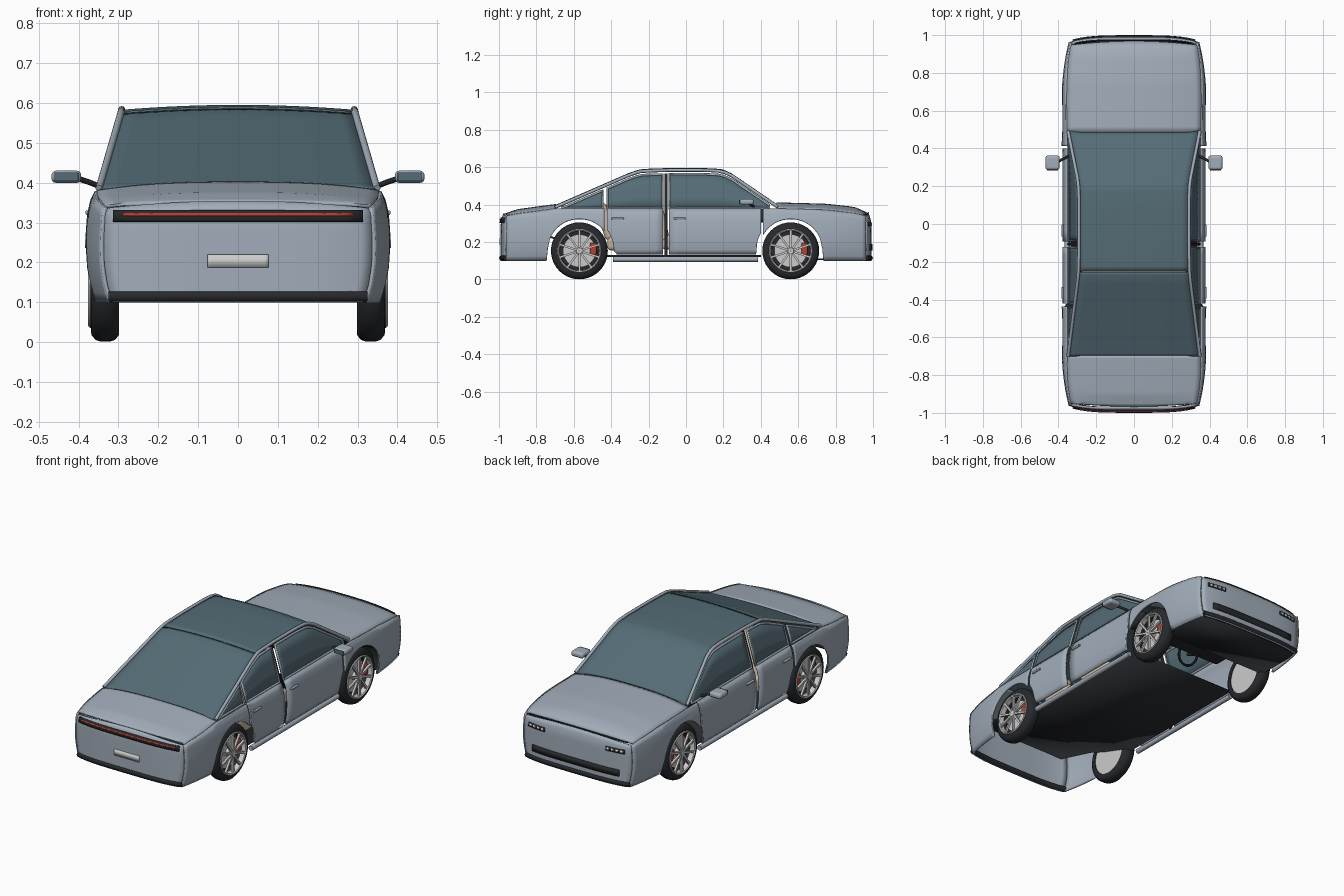
import bpy, bmesh, math
from mathutils import Matrix, Vector

if "Cube" in bpy.data.objects:
    bpy.data.objects.remove(bpy.data.objects["Cube"])


def mat(name, r, g, b):
    m = bpy.data.materials.new(name)
    m.diffuse_color = (r, g, b, 1)
    m.use_nodes = True
    m.node_tree.nodes["Principled BSDF"].inputs["Base Color"].default_value = m.diffuse_color
    return m


PAINT = mat("paint", .36, .42, .49)
GLASS = mat("glass", .09, .15, .18)
DARK = mat("dark_trim", .02, .022, .026)
RED = mat("red", .5, .05, .03)
METAL = mat("metal", .55, .56, .58)
TAN = mat("seat_tan", .6, .48, .36)


def table(pts, t):
    for (a, p), (b, q) in zip(pts, pts[1:]):
        if t <= b:
            return p + (q - p) * max(0, (t - a) / (b - a))
    return pts[-1][1]


def width(y, z):
    "half width of the body shell"
    w = table([(.10, .35), (.14, .364), (.19, .373), (.25, .375), (.32, .37), (.355, .362),
               (.38, .35), (.58, .292)], z)
    return w * (1 - .115 * max(0, (abs(y) - .62) / .36) ** 2.3)


def roof(y):
    z = table([(-.70, .383), (-.30, .557), (-.24, .576), (-.1, .581), (.1, .581), (.19, .576), (.24, .555), (.49, .385)], y)
    return z


def belt(y):
    return table([(-.98, .335), (-.9, .35), (-.70, .377), (.49, .377), (.75, .37), (.9, .353), (.98, .335)], y)


def span(a, b, n):
    return [a + (b - a) * i / n for i in range(n + 1)]


def finish(ob, m, smooth=True):
    ob.data.materials.append(m)
    if smooth:
        bpy.ops.object.select_all(action='DESELECT')
        ob.select_set(True)
        bpy.context.view_layer.objects.active = ob
        bpy.ops.object.shade_smooth_by_angle(angle=math.radians(40))
    return ob


def mesh_object(name, bm, m):
    bmesh.ops.recalc_face_normals(bm, faces=bm.faces)
    me = bpy.data.meshes.new(name)
    bm.to_mesh(me)
    bm.free()
    ob = bpy.data.objects.new(name, me)
    bpy.context.collection.objects.link(ob)
    return finish(ob, m)


def surface(name, us, vs, f, m, thick=.01, closed=False):
    bm = bmesh.new()
    g = [[bm.verts.new(f(u, v)) for v in vs] for u in us]
    if closed:
        g.append(g[0])
    for a, b in zip(g, g[1:]):
        for j in range(len(vs) - 1):
            bm.faces.new((a[j], a[j + 1], b[j + 1], b[j]))
    ob = mesh_object(name, bm, m)
    if thick:
        s = ob.modifiers.new("thickness", 'SOLIDIFY')
        s.thickness, s.offset = thick, 0
    return ob


def lathe(name, profile, c, m, n=40):
    return surface(name, range(n), range(len(profile)), lambda i, j: (
        profile[j][0] * c[0], c[1] + profile[j][1] * math.cos(2 * math.pi * i / n),
        c[2] + profile[j][1] * math.sin(2 * math.pi * i / n)), m, 0, True)


def box(name, loc, size, m, bevel=.004, rot=(0, 0, 0)):
    bpy.ops.mesh.primitive_cube_add(size=1, location=loc, rotation=rot)
    ob = bpy.context.object
    ob.name, ob.scale = name, size
    bpy.ops.object.transform_apply(location=False, rotation=False, scale=True)
    b = ob.modifiers.new("bevel", 'BEVEL')
    b.width, b.segments = bevel, 3
    return finish(ob, m)


def tube(name, pts, r, m, cyclic=False):
    cu = bpy.data.curves.new(name, 'CURVE')
    cu.dimensions, cu.bevel_depth, cu.bevel_resolution, cu.use_fill_caps = '3D', r, 2, True
    sp = cu.splines.new('POLY')
    sp.points.add(len(pts) - 1)
    for p, co in zip(sp.points, pts):
        p.co = (*co, 1)
    sp.use_cyclic_u = cyclic
    ob = bpy.data.objects.new(name, cu)
    bpy.context.collection.objects.link(ob)
    cu.materials.append(m)


REAR, FRONT, AXLE = -.57, .56, .153


def bottom(y, sill, r):
    for c in (REAR, FRONT):
        if abs(y - c) < r:
            return max(sill, AXLE + math.sqrt(r * r - (y - c) ** 2))
    return sill


def side_panel(name, s, ys, sill, r, out=0):
    def f(y, v):
        b, t = bottom(y, sill, r), belt(y)
        z = b + (t - b) * v
        return (s * (width(y, z) + out), y, z)
    return surface(name, ys, span(0, 1, 10), f, PAINT)


for s in (1, -1):
    # fenders and doors
    side_panel("rear_fender", s, span(-.962, -.745, 10) + span(-.7395, -.437, 28), .10, .17, .004)
    side_panel("front_fender", s, span(.412, .7295, 28) + span(.735, .962, 10), .10, .17, .004)
    side_panel("rear_door", s, span(-.422, -.385, 10) + span(-.37, -.122, 6), .135, .185)
    side_panel("front_door", s, span(-.092, .365, 8) + span(.375, .40, 6), .135, .185)
    tube("sill", [(s * .353, y, .108) for y in (-.39, .385)], .014, PAINT)

    # side windows and their frames
    for name, a, b in (("quarter_window", -.665, -.445), ("rear_window", -.42, -.125), ("front_window", -.09, .445)):
        ys = span(a, b, 16)
        top = lambda y: max(.386, roof(y) - .018)

        def pane(y, v):
            z = .38 + (top(y) - .38) * v
            return (s * (width(0, z) - .004), y, z)
        surface(name, ys, span(0, 1, 3), pane, GLASS, .004)
        rim = [pane(y, 0) for y in ys] + [pane(y, 1) for y in reversed(ys)]
        tube(name + "_frame", rim, .0065, PAINT, True)
    # roof rail, centre pillar
    tube("roof_rail", [(s * width(0, roof(y)), y, roof(y) + .003) for y in span(-.70, .49, 34)], .009, PAINT)
    tube("centre_pillar", [(s * .345, -.107, .12), (s * .335, -.107, .38), (s * .278, -.107, .565)], .008, DARK)
    # handles
    for y in (-.365, -.035):
        box("door_handle", (s * .377, y, .325), (.012, .065, .011), PAINT)
    # mirror
    box("mirror_housing", (s * .431, .325, .415), (.075, .075, .031), PAINT, .012)
    box("mirror_glass", (s * .431, .286, .415), (.06, .004, .022), GLASS, .001)
    tube("mirror_arm", [(s * .345, .36, .39), (s * .375, .345, .402), (s * .40, .33, .41)], .007, DARK)

    # wheels
    for y in (REAR, FRONT):
        c = (s, y, AXLE)
        lathe("tyre", [(.30, .113), (.299, .135), (.308, .147), (.322, .152), (.345, .152), (.358, .147), (.368, .135),
                       (.37, .113), (.30, .113)], c, DARK)
        lathe("wheel_rim", [(.304, .001), (.304, .114), (.372, .117), (.376, .113), (.372, .107), (.345, .104)], c, METAL)
        lathe("brake_disc", [(.325, .001), (.325, .088), (.335, .088), (.335, .001)], c, METAL)
        lathe("wheel_back", [(.312, .001), (.312, .11), (.320, .11), (.320, .001)], c, DARK)
        lathe("hub", [(.33, .022), (.368, .022), (.374, .016), (.374, .001)], c, METAL, 20)
        bm = bmesh.new()
        for k in range(10):
            turn = Matrix.Translation((s * .366, y, AXLE)) @ Matrix.Rotation(k * math.pi / 5, 4, 'X')
            g = bmesh.ops.create_cube(bm, size=1, matrix=turn @ Matrix.Translation((0, 0, .063))
                                      @ Matrix.Diagonal((.012, .011, .095, 1)))
        mesh_object("wheel_spokes", bm, METAL)
        box("brake_caliper", (s * .345, y + .074, AXLE + .01), (.03, .034, .065), RED, .008)

# hood and rear deck
for name, a, b, h in (("hood", .485, .966, 1), ("rear_deck", -.966, -.695, .7)):
    def lid(y, u):
        z = belt(y)
        crown = (.03 if abs(y) < .9 else .03 - .015 * (abs(y) - .9) / .07) * h
        return (u * (width(y, z) + .002), y - (.02 * u * u if abs(y) > .96 else 0) * (1 if y > 0 else -1),
                z + crown * (1 - abs(u) ** 2.6))
    surface(name, span(a, b, 16), span(-1, 1, 24), lid, PAINT)


# front and rear fascia
def nose(x, z, d):
    v = max(0, (z - .29) / .065)
    return d * (.986 - .026 * abs(x / .335) ** 4 - .016 * v * v)


for name, d in (("front_fascia", 1), ("rear_fascia", -1)):
    def face(u, v):
        x = u * width(.965, .1 + .23 * v)
        z = .10 + v * (.235 + .018 * (1 - u * u))
        return (x, nose(x, z, d), z)
    surface(name, span(-1, 1, 24), span(0, 1, 12), face, PAINT)


def strip(name, x0, x1, z0, z1, d, m, out):
    surface(name, span(x0, x1, 16), (z0, z1), lambda x, z: (x, nose(x, z, d) + d * out, z), m, .012)


for d, end in ((1, "front"), (-1, "rear")):
    tube(end + "_bumper_lip", [(x, nose(x, .115, d) - d * .002, .115) for x in span(-.322, .322, 16)], .0155, DARK)
strip("tail_light_bar", -.313, .313, .302, .331, -1, DARK, .006)
strip("tail_light", -.29, .29, .316, .323, -1, RED, .009)
strip("rear_plate", -.077, .077, .187, .22, -1, METAL, .004)
strip("lower_grille", -.27, .27, .155, .19, 1, DARK, .006)
for s in (1, -1):
    strip("headlight", s * .19, s * .30, .285, .307, 1, DARK, .004)
    for k in range(4):
        x = s * (.205 + .026 * k)
        strip("headlight_lens", x - .007, x + .007, .290, .302, 1, METAL, .006)
tube("hood_gap", [(x, .974 - .022 * abs(x / .33) ** 4, .343 + .013 * (1 - (x / .33) ** 2)) for x in span(-.31, .31, 16)], .004, DARK)

# windscreen with glass roof, and back glass
for name, a, b in (("windscreen_and_roof", -.25, .49), ("back_glass", -.70, -.255)):
    surface(name, span(a, b, 30), span(-1, 1, 16), lambda y, u: (
        u * (width(0, roof(y)) - .004), y, roof(y) + .012 * (1 - u * u)), GLASS, .005)

# underbody
FLOOR = [(-.95, .29), (-.70, .22), (-.42, .125), (.40, .125)]
surface("floor", [p[0] for p in FLOOR], (-1, 1), lambda y, u: (u * (.335 if y > -.43 else .29), y, table(FLOOR, y)), DARK)
surface("front_undertray", (.68, .965), (-1, 1), lambda y, u: (u * .325, y, .108), DARK)

# cabin
for s in (1, -1):
    box("front_seat", (s * .16, -.02, .20), (.19, .22, .08), TAN, .02)
    box("front_seat_back", (s * .16, -.14, .32), (.19, .06, .24), TAN, .02, (math.radians(12), 0, 0))
    box("headrest", (s * .16, -.165, .465), (.10, .04, .06), TAN, .015)
box("rear_seat", (0, -.33, .20), (.56, .18, .09), TAN, .02)
box("rear_seat_back", (0, -.43, .31), (.56, .06, .20), TAN, .02, (math.radians(18), 0, 0))
box("dashboard", (0, .38, .34), (.62, .12, .07), DARK, .02)
bpy.ops.mesh.primitive_torus_add(location=(-.16, .26, .35), rotation=(math.radians(65), 0, 0), major_radius=.06,
                                 minor_radius=.007, major_segments=28, minor_segments=8)
wheel = bpy.context.object
wheel.name = "steering_wheel"
finish(wheel, DARK)
tube("steering_column", [(-.16, .26, .35), (-.16, .36, .31)], .01, DARK)
